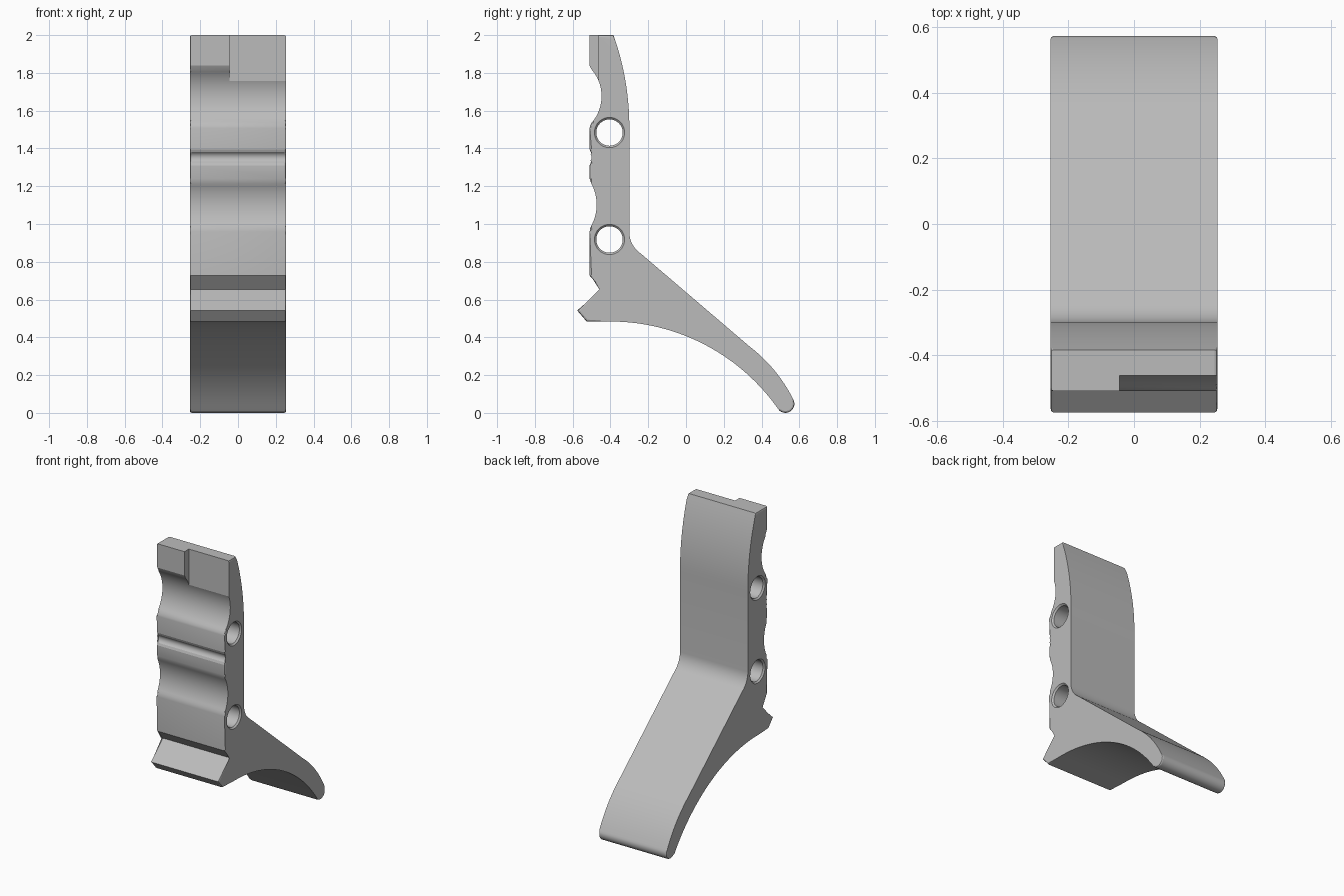
import bpy, bmesh, math
from mathutils import Vector

cube = bpy.data.objects.get("Cube")
if cube:
    bpy.data.objects.remove(cube, do_unlink=True)

HALF = 0.255      # half width of the bracket
EDGE = 0.01       # rounding of the side edges
HOLE_R = 0.07

grey = bpy.data.materials.new("satin grey")
grey.use_nodes = True
colour = (0.5, 0.5, 0.5, 1)
grey.diffuse_color = colour
grey.node_tree.nodes["Principled BSDF"].inputs["Base Color"].default_value = colour


def arc(a, m, b, n):
    """Points on the circle through a, m and b, from a to b."""
    a, m, b = Vector(a), Vector(m), Vector(b)
    d = 2 * (a.x * (m.y - b.y) + m.x * (b.y - a.y) + b.x * (a.y - m.y))
    aa, mm, bb = a.dot(a), m.dot(m), b.dot(b)
    c = Vector(((aa * (m.y - b.y) + mm * (b.y - a.y) + bb * (a.y - m.y)) / d,
                (aa * (b.x - m.x) + mm * (a.x - b.x) + bb * (m.x - a.x)) / d))
    start = math.atan2(a.y - c.y, a.x - c.x)
    sweep = math.atan2(b.y - c.y, b.x - c.x) - start
    turn = (m - a).cross(b - m)
    if turn > 0 and sweep < 0:
        sweep += math.tau
    if turn < 0 and sweep > 0:
        sweep -= math.tau
    r = (a - c).length
    return [(c.x + r * math.cos(start + sweep * i / n),
             c.y + r * math.sin(start + sweep * i / n)) for i in range(n + 1)]


def add_object(name, bm):
    bmesh.ops.recalc_face_normals(bm, faces=bm.faces[:])
    mesh = bpy.data.meshes.new(name)
    bm.to_mesh(mesh)
    bm.free()
    mesh.materials.append(grey)
    ob = bpy.data.objects.new(name, mesh)
    bpy.context.collection.objects.link(ob)
    return ob


def loft(bm, rings):
    """Skin matching rings of points and cap both ends."""
    loops = [[bm.verts.new(p) for p in ring] for ring in rings]
    n = len(loops[0])
    for low, high in zip(loops, loops[1:]):
        for i in range(n):
            j = (i + 1) % n
            bm.faces.new((low[i], low[j], high[j], high[i]))
    return bm.faces.new(loops[0]), bm.faces.new(loops[-1])


# Side outline (y, z): finger grooves, lower hook, curved tail, back
outline = [(-0.51, 2), (-0.51, 1.838)]
outline += arc((-0.5, 1.818), (-0.447, 1.675), (-0.5, 1.535), 20)
outline += [(-0.508, 1.52), (-0.51, 1.508), (-0.51, 1.395)]
outline += arc((-0.504, 1.38), (-0.489, 1.352), (-0.504, 1.325), 8)
outline += [(-0.51, 1.31), (-0.51, 1.24)]
outline += arc((-0.502, 1.215), (-0.473, 1.103), (-0.502, 0.99), 16)
outline += [(-0.508, 0.975), (-0.51, 0.96), (-0.51, 0.727),
            (-0.444, 0.653), (-0.576, 0.542), (-0.526, 0.484)]
outline += arc((-0.405, 0.484), (0.08, 0.371), (0.487, 0.022), 28)
outline += arc((0.487, 0.02), (0.547, 0.005), (0.566, 0.075), 12)[1:]
outline += arc((0.566, 0.075), (0.468, 0.225), (0.336, 0.352), 12)[1:]
outline += arc((-0.24, 0.844), (-0.283, 0.891), (-0.3, 0.955), 8)
outline += arc((-0.3, 1.5), (-0.322, 1.765), (-0.384, 2), 14)

bm = bmesh.new()
caps = loft(bm, [[(x, y, z) for y, z in outline] for x in (-HALF, HALF)])
rim = [e for f in caps for e in f.edges]
bmesh.ops.bevel(bm, geom=rim, offset=EDGE, segments=2, profile=0.5,
                affect='EDGES', clamp_overlap=False)
body = add_object("bracket_body", bm)

# Cutters: two countersunk bolt holes and the corner recess
cutters = []
for name, z in (("upper_hole", 1.484), ("lower_hole", 0.918)):
    bm = bmesh.new()
    rings = []
    for x, r in ((-HALF - EDGE, HOLE_R + 2 * EDGE), (-HALF + EDGE, HOLE_R),
                 (HALF - EDGE, HOLE_R), (HALF + EDGE, HOLE_R + 2 * EDGE)):
        rings.append([(x, -0.405 + r * math.cos(math.tau * i / 40),
                       z + r * math.sin(math.tau * i / 40)) for i in range(40)])
    loft(bm, rings)
    cutters.append(add_object(name, bm))

bm = bmesh.new()
loft(bm, [[(x, y, z) for x, y in ((-0.045, -0.7), (0.4, -0.7), (0.4, -0.463), (-0.045, -0.463))]
          for z in (1.745, 2.1)])
cutters.append(add_object("corner_recess", bm))

bpy.context.view_layer.objects.active = body
for cutter in cutters:
    cutter.hide_render = True
    mod = body.modifiers.new(cutter.name, 'BOOLEAN')
    mod.operation = 'DIFFERENCE'
    mod.solver = 'EXACT'
    mod.object = cutter
    bpy.ops.object.modifier_apply(modifier=mod.name)
for cutter in cutters:
    bpy.data.objects.remove(cutter, do_unlink=True)

# Smooth the curved surfaces, keep the edges crisp
for ob in bpy.context.selected_objects:
    ob.select_set(False)
body.select_set(True)
bpy.ops.object.shade_smooth_by_angle(angle=math.radians(20))
